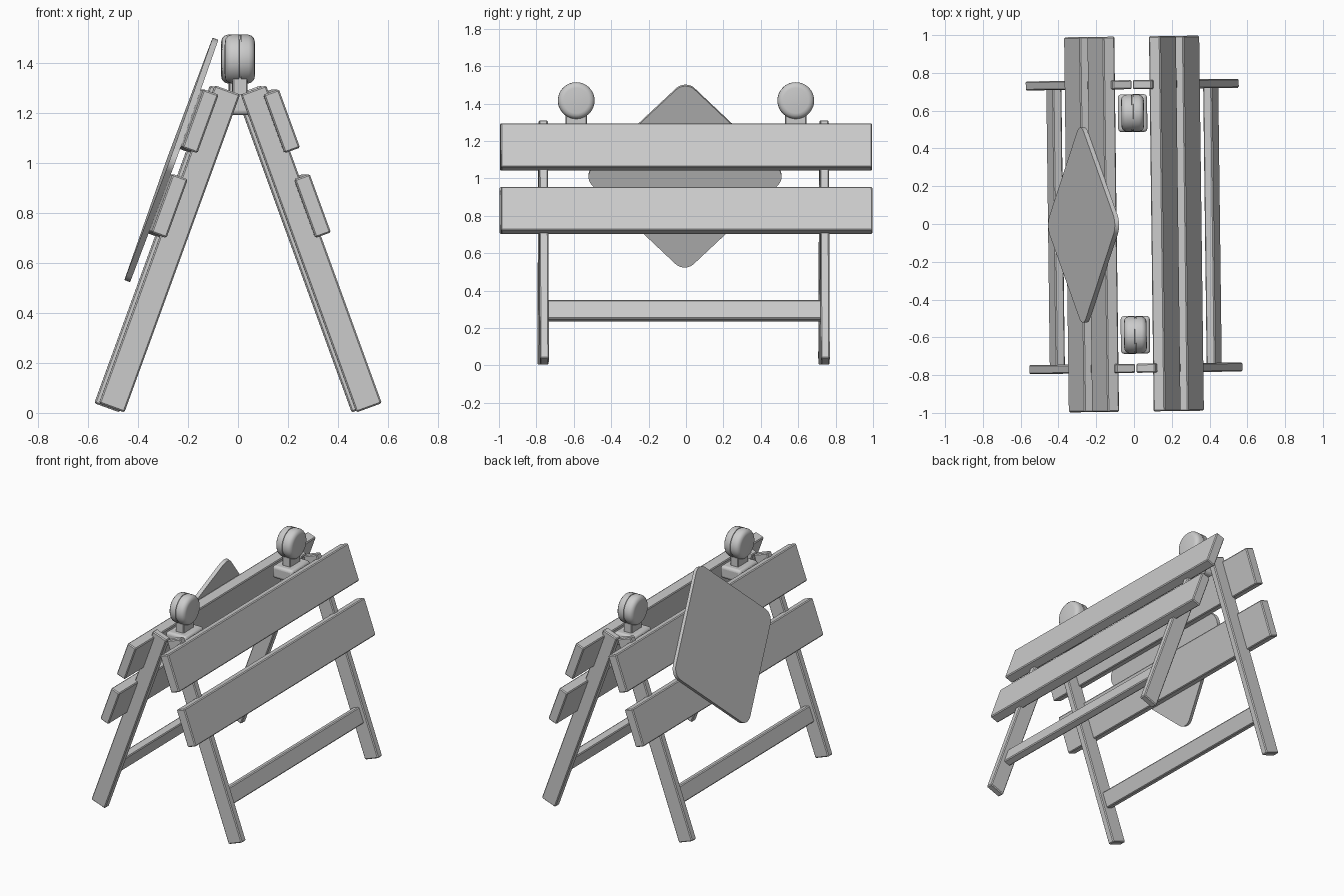
import bpy, bmesh
from math import radians, sin, cos, pi
from mathutils import Matrix, Vector

cube = bpy.data.objects.get("Cube")
if cube:
    bpy.data.objects.remove(cube, do_unlink=True)

grey = bpy.data.materials.new("plain_grey")
grey.use_nodes = True
GREY = (0.6, 0.6, 0.6, 1)
grey.diffuse_color = GREY
grey.node_tree.nodes["Principled BSDF"].inputs["Base Color"].default_value = GREY

TILT = radians(20)
YAW = Matrix.Rotation(radians(0.72), 4, 'Z')   # whole barricade stands slightly turned


def finish(name, bm, matrix, bevel=0.0, segments=2, smooth=True):
    bmesh.ops.recalc_face_normals(bm, faces=bm.faces)
    mesh = bpy.data.meshes.new(name)
    bm.to_mesh(mesh)
    bm.free()
    mesh.materials.append(grey)
    obj = bpy.data.objects.new(name, mesh)
    bpy.context.collection.objects.link(obj)
    obj.matrix_world = YAW @ matrix
    if bevel:
        mod = obj.modifiers.new("soft_edges", 'BEVEL')
        mod.width, mod.segments = bevel, segments
    if smooth:
        bpy.ops.object.select_all(action='DESELECT')
        obj.select_set(True)
        bpy.context.view_layer.objects.active = obj
        bpy.ops.object.shade_smooth_by_angle(angle=radians(35))
    return obj


def box(name, size, matrix, bevel, segments=1):
    bm = bmesh.new()
    bmesh.ops.create_cube(bm, size=1)
    bmesh.ops.scale(bm, vec=size, verts=bm.verts)
    return finish(name, bm, matrix, bevel, segments, smooth=segments > 1)


def panel_frame(side, out, down, y):
    """Frame on a sloping panel: local x points through it, local z up along it."""
    x = side * (cos(TILT) * out + sin(TILT) * down)
    z = sin(TILT) * out - cos(TILT) * down
    return Matrix.Translation((x, y, z)) @ Matrix.Rotation(-side * TILT, 4, 'Y')


def sloped_board(name, side, out, down, y):
    """Board given by its ranges through the panel, down the slope and along y."""
    mid = [sum(r) / 2 for r in (out, down, y)]
    size = [r[1] - r[0] for r in (out, y, down)]
    return box(name, size, panel_frame(side, *mid), 0.006)


# Two leaning panels: legs, planks and a rung each
for side, label in ((1, "left"), (-1, "right")):
    for end, y in (("front", -0.764), ("back", 0.738)):
        sloped_board(f"{end}_{label}_leg", side, (0.437, 0.545), (-1.197, 0.157), (y - 0.024, y + 0.024))
    for level, down in (("upper", (-1.166, -0.917)), ("lower", (-0.805, -0.556))):
        sloped_board(f"{level}_{label}_plank", side, (0.52, 0.585), down, (-0.993, 0.993))
    sloped_board(f"{label}_rung", side, (0.465, 0.515), (-0.186, -0.078), (-0.75, 0.725))

# Diamond sign plate with rounded corners
bm = bmesh.new()
radius, reach, steps = 0.07, 0.545, 8
ring = []
for corner in range(4):
    a = corner * pi / 2
    centre = Vector((cos(a), sin(a))) * (reach - radius * 2 ** 0.5)
    for i in range(steps + 1):
        t = a - pi / 4 + i / steps * pi / 2
        ring.append(bm.verts.new((-0.012, centre.x + radius * cos(t), centre.y + radius * sin(t))))
face = bm.faces.new(ring)
new = bmesh.ops.extrude_face_region(bm, geom=[face])["geom"]
bmesh.ops.translate(bm, vec=(0.024, 0, 0), verts=[v for v in new if isinstance(v, bmesh.types.BMVert)])
finish("diamond_sign", bm, panel_frame(-1, 0.597, -0.86, -0.002))

# Warning lamps: base block, stem and a rounded disc with a seam
PROFILE = [(0.0, 0.06), (0.068, 0.06), (0.082, 0.057), (0.093, 0.047), (0.098, 0.034),
           (0.098, 0.004), (0.094, 0.003)]
PROFILE += [(r, -x) for r, x in reversed(PROFILE)]
for end, y in (("front", -0.587), ("back", 0.587)):
    box(f"{end}_lamp_base", (0.155, 0.2, 0.085), Matrix.Translation((0, y, 1.234)), 0.018, 3)
    box(f"{end}_lamp_stem", (0.06, 0.115, 0.11), Matrix.Translation((0, y, 1.31)), 0.005)
    bm = bmesh.new()
    verts = [bm.verts.new((x, 0, r)) for r, x in PROFILE]
    edges = [bm.edges.new(pair) for pair in zip(verts, verts[1:])]
    bmesh.ops.spin(bm, geom=verts + edges, axis=(1, 0, 0), cent=(0, 0, 0), angle=2 * pi, steps=40)
    bmesh.ops.remove_doubles(bm, verts=bm.verts, dist=0.0001)
    finish(f"{end}_lamp", bm, Matrix.Translation((0, y, 1.416)))
